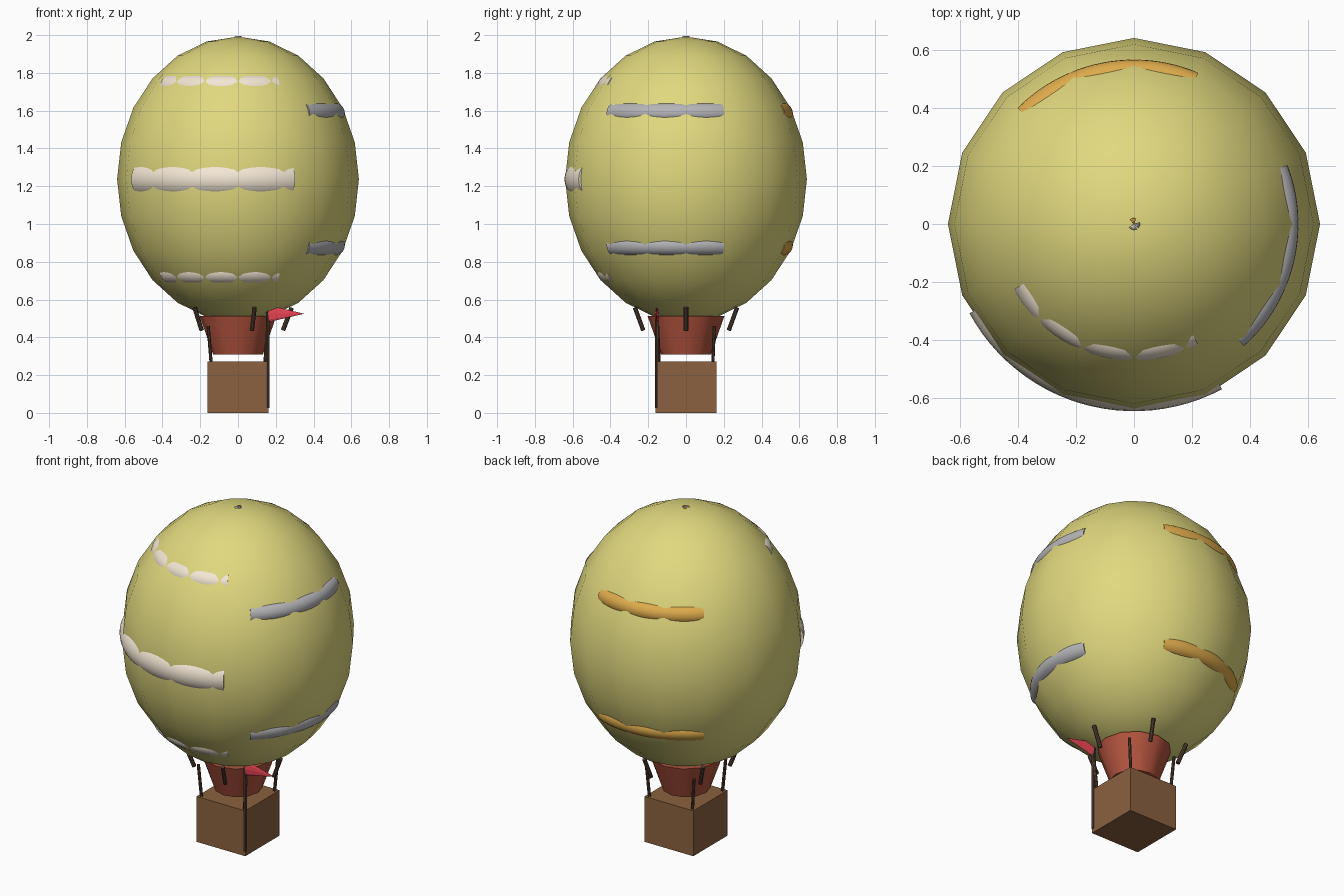
import bpy, bmesh
from math import sin, cos, pi, radians
from mathutils import Vector, Matrix

if "Cube" in bpy.data.objects:
    bpy.data.objects.remove(bpy.data.objects["Cube"])

RAD, HALF, CZ = 0.64, 0.755, 1.237     # envelope radius, half height, centre


def material(name, rgb):
    m = bpy.data.materials.new(name)
    m.diffuse_color = (*rgb, 1)
    m.use_nodes = True
    m.node_tree.nodes["Principled BSDF"].inputs["Base Color"].default_value = m.diffuse_color
    return m


YELLOW = material("yellow", (0.75, 0.69, 0.21))
RED = material("red", (0.46, 0.09, 0.05))
BROWN = material("brown", (0.26, 0.12, 0.05))
DARK = material("dark_wood", (0.09, 0.05, 0.033))
CREAM = material("cream", (0.90, 0.80, 0.66))
GREY = material("grey", (0.46, 0.46, 0.48))
ORANGE = material("orange", (0.72, 0.40, 0.07))
PINK = material("pink", (0.83, 0.06, 0.09))


def finish(name, bm, mat, smooth=False):
    bmesh.ops.recalc_face_normals(bm, faces=bm.faces)
    me = bpy.data.meshes.new(name)
    bm.to_mesh(me)
    bm.free()
    me.materials.append(mat)
    ob = bpy.data.objects.new(name, me)
    bpy.context.collection.objects.link(ob)
    if smooth:
        bpy.ops.object.select_all(action='DESELECT')
        bpy.context.view_layer.objects.active = ob
        ob.select_set(True)
        bpy.ops.object.shade_smooth_by_angle(angle=radians(35))
    return ob


def rod(name, a, b, r, mat, r2=None, sides=8, smooth=True, flat=1.0):
    """Cylinder or cone from a to b, optionally squashed sideways."""
    a, b = Vector(a), Vector(b)
    d = b - a
    m = (Matrix.Translation((a + b) / 2) @ Matrix.Diagonal((1, flat, 1, 1))
         @ d.to_track_quat('Z', 'Y').to_matrix().to_4x4())
    bm = bmesh.new()
    bmesh.ops.create_cone(bm, cap_ends=True, segments=sides, radius1=r,
                          radius2=r if r2 is None else r2, depth=d.length, matrix=m)
    return finish(name, bm, mat, smooth)


def band(name, cr, cz, r, start, end, mat, steps=24, sides=24):
    """Partial torus that pokes slightly out of the envelope."""
    bm = bmesh.new()
    rings = []
    for i in range(steps + 1):
        a = radians(start + (end - start) * i / steps)
        ring = []
        for j in range(sides):
            t = 2 * pi * j / sides
            q = cr + r * cos(t)
            ring.append(bm.verts.new((q * cos(a), q * sin(a), cz + r * sin(t))))
        rings.append(ring)
    for p, q in zip(rings, rings[1:]):
        for j in range(sides):
            k = (j + 1) % sides
            bm.faces.new((p[j], p[k], q[k], q[j]))
    bm.faces.new(rings[0])
    bm.faces.new(rings[-1])
    return finish(name, bm, mat, True)


def surface_band(name, polar, r, out, start, end, mat):
    t = radians(polar)
    n = Vector((sin(t) / RAD, cos(t) / HALF)).normalized()
    c = Vector((RAD * sin(t), HALF * cos(t))) - n * (r - out)
    c.y -= 0.007 * (cos(t) > 0.1) - 0.007 * (cos(t) < -0.1)
    band(name, c.x, CZ + c.y, r, start, end, mat)


# envelope
bm = bmesh.new()
bmesh.ops.create_uvsphere(bm, u_segments=16, v_segments=12, radius=1,
                          matrix=Matrix.Translation((0, 0, CZ)) @ Matrix.Diagonal((RAD, RAD, HALF, 1)))
finish("envelope", bm, YELLOW, True)

# front, right and back stripes
FRONT, RIGHT, BACK = (208.5, 298), (-48, 21), (67, 135)
for level, polar in (("upper", 45), ("lower", 135)):
    surface_band(f"front_stripe_{level}", polar, 0.072, 0.003, *FRONT, CREAM)
surface_band("front_stripe_middle", 90, 0.105, 0.004, *FRONT, CREAM)
for side, arc, mat in (("right", RIGHT, GREY), ("back", BACK, ORANGE)):
    for level, polar in (("upper", 60), ("lower", 120)):
        surface_band(f"{side}_stripe_{level}", polar, 0.055, 0.0065, *arc, mat)

# tiny crown pieces at the top
for side, arc, mat in (("front", FRONT, CREAM), ("right", RIGHT, GREY), ("back", BACK, ORANGE)):
    band(f"crown_{side}", 0.011, 1.987, 0.010, *arc, mat, steps=4, sides=10)

# skirt
rod("skirt", (0, 0, 0.31), (0, 0, 0.512), 0.132, RED, r2=0.203, sides=12)

# basket
bm = bmesh.new()
bmesh.ops.create_cube(bm, size=1, matrix=Matrix.Translation((0, 0, 0.136))
                      @ Matrix.Diagonal((0.324, 0.324, 0.272, 1)))
finish("basket", bm, BROWN)

# corner ropes
for sx in (-1, 1):
    for sy in (-1, 1):
        rod("corner_rope", (sx * 0.142, sy * 0.142, 0.26),
            (sx * 0.158, sy * 0.150, 0.46), 0.009, DARK)

# short struts around the envelope mouth
for i in range(5):
    a = i * 2 * pi / 5
    rod("mouth_strut", (0.238 * cos(a), 0.238 * sin(a), 0.437),
        (0.284 * cos(a), 0.284 * sin(a), 0.557), 0.012, DARK)

# flag pole and pennant
rod("flag_pole", (0.157, -0.155, 0.025), (0.157, -0.155, 0.57), 0.010, DARK)
pennant = rod("pennant", (0.155, 0, 0.525), (0.35, 0, 0.525), 0.046, PINK, r2=0,
              smooth=False, flat=0.2)
pennant.location.y = -0.155
